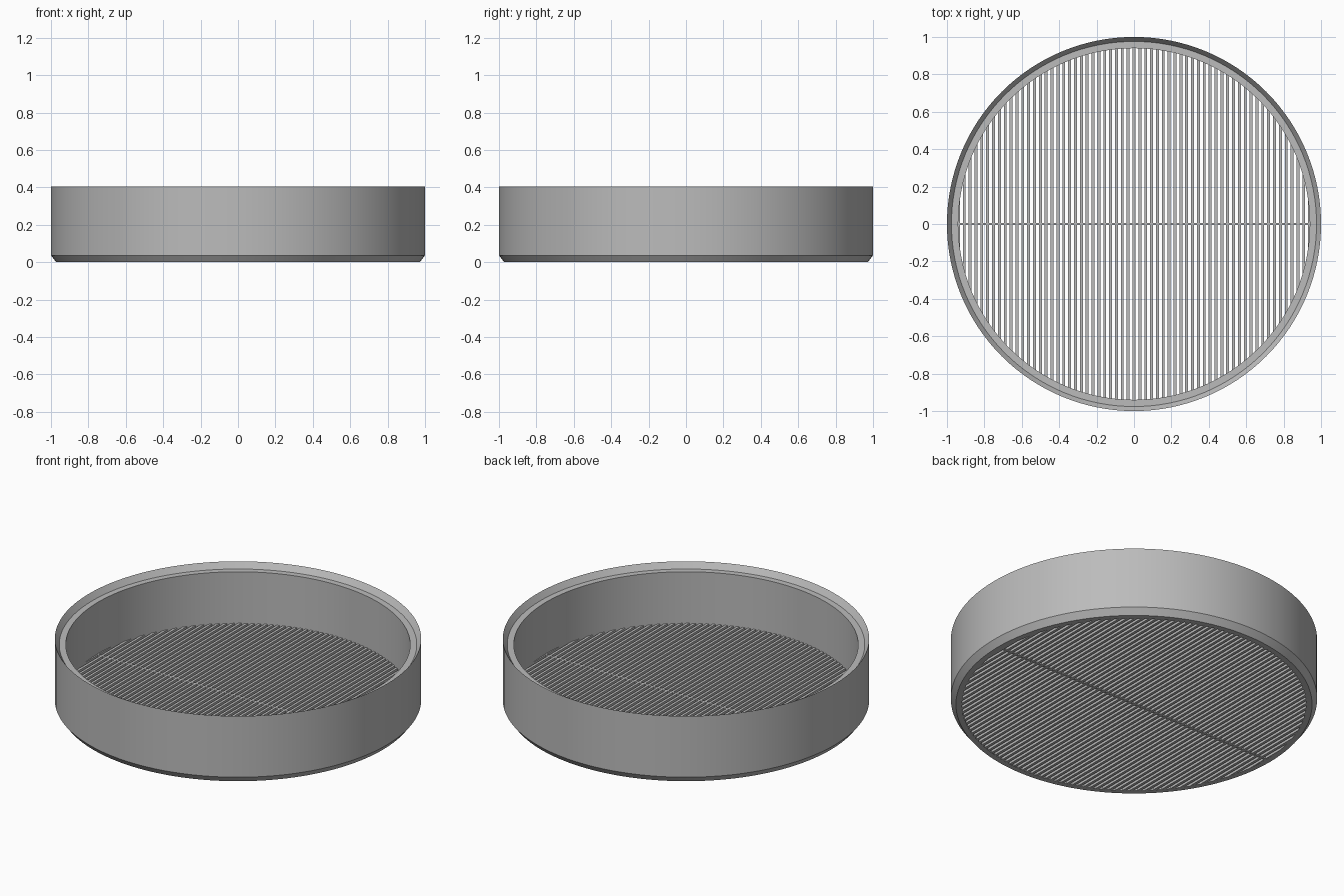
import bpy, bmesh, math

cube = bpy.data.objects.get("Cube")
if cube:
    bpy.data.objects.remove(cube, do_unlink=True)

SEGMENTS = 128
INNER = 0.94
GRILLE_TOP = 0.06
PITCH = 0.0313
BAR = 0.0155

grey = bpy.data.materials.new("plain grey")
grey.use_nodes = True
grey.diffuse_color = (0.5, 0.5, 0.5, 1)
grey.node_tree.nodes["Principled BSDF"].inputs["Base Color"].default_value = (0.5, 0.5, 0.5, 1)


def finish(name, bm):
    bmesh.ops.recalc_face_normals(bm, faces=bm.faces)
    mesh = bpy.data.meshes.new(name)
    bm.to_mesh(mesh)
    bm.free()
    mesh.materials.append(grey)
    obj = bpy.data.objects.new(name, mesh)
    bpy.context.collection.objects.link(obj)
    return obj


def add_box(bm, x0, x1, y0, y1, z0, z1):
    made = bmesh.ops.create_cube(bm, size=1)["verts"]
    for v in made:
        v.co.x = x1 if v.co.x > 0 else x0
        v.co.y = y1 if v.co.y > 0 else y0
        v.co.z = z1 if v.co.z > 0 else z0


# Rim wall: chamfered foot and a matching nesting lip at the top
profile = [(INNER, 0), (0.972, 0), (1, 0.037), (1, 0.405), (0.976, 0.37), (INNER, 0.37)]
bm = bmesh.new()
rings = []
for r, z in profile:
    rings.append([bm.verts.new((r * math.cos(2 * math.pi * i / SEGMENTS),
                                r * math.sin(2 * math.pi * i / SEGMENTS), z))
                  for i in range(SEGMENTS)])
for k, low in enumerate(rings):
    high = rings[(k + 1) % len(rings)]
    for i in range(SEGMENTS):
        j = (i + 1) % SEGMENTS
        bm.faces.new((low[i], low[j], high[j], high[i]))
rim = finish("rim_wall", bm)
bpy.ops.object.select_all(action="DESELECT")
rim.select_set(True)
bpy.context.view_layer.objects.active = rim
bpy.ops.object.shade_smooth_by_angle(angle=math.radians(25))

# Parallel grille bars, each ending just inside the wall
bm = bmesh.new()
count = int(INNER / PITCH)
for i in range(-count, count + 1):
    x = i * PITCH
    half = math.sqrt(0.95 ** 2 - x * x)
    add_box(bm, x - BAR / 2, x + BAR / 2, -half, half, 0.0005, GRILLE_TOP)
finish("grille_bars", bm)

# Single cross brace through the middle
bm = bmesh.new()
add_box(bm, -0.95, 0.95, -0.006, 0.006, 0.0005, GRILLE_TOP)
finish("cross_brace", bm)
